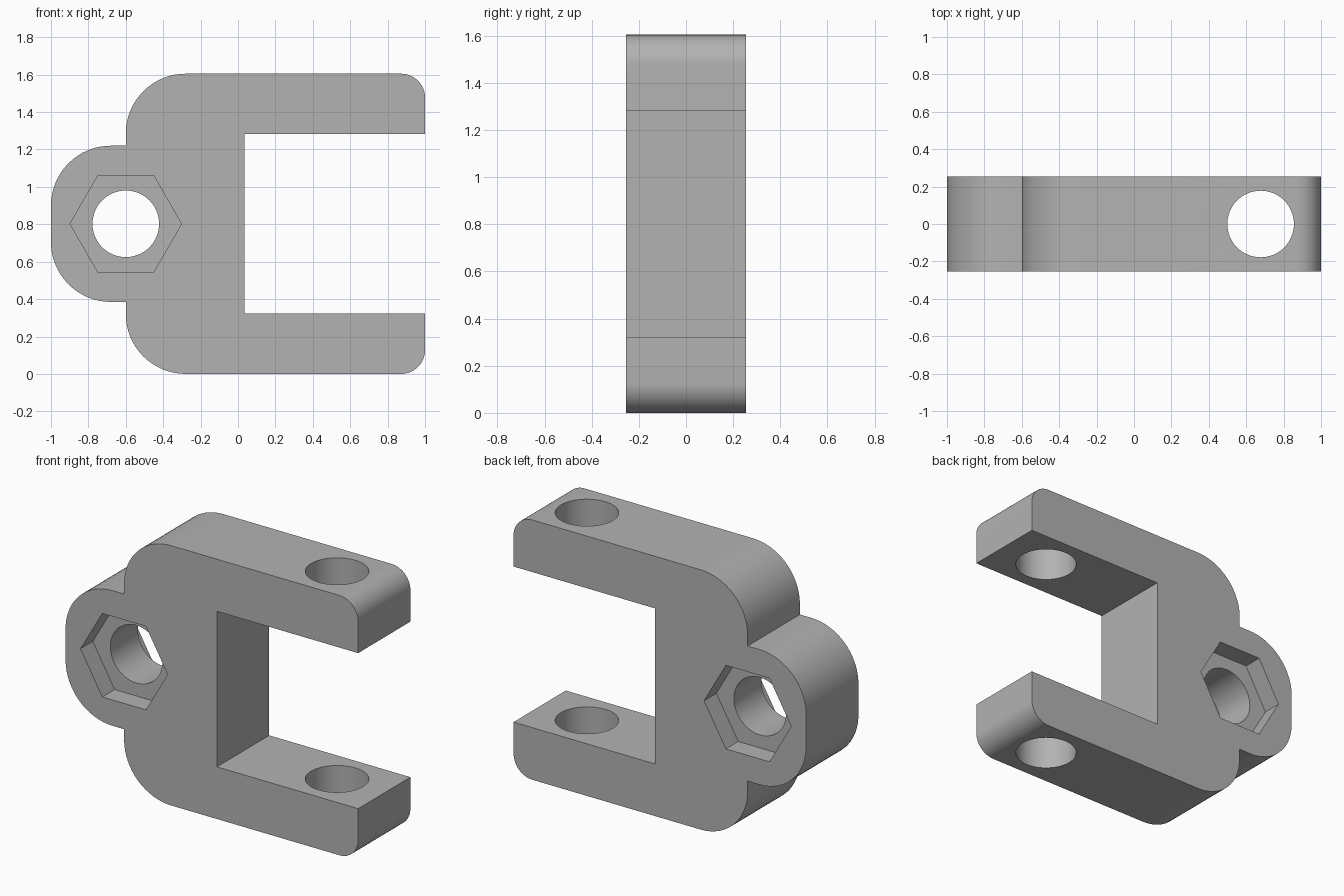
import bpy
import bmesh
import math
from mathutils import Vector, Matrix

cube = bpy.data.objects.get("Cube")
if cube:
    bpy.data.objects.remove(cube, do_unlink=True)

HALF_DEPTH = 0.255
HEIGHT = 1.605
MID = HEIGHT / 2
PIVOT_X = -0.6
HOLE_R = 0.178
NUT_R = 0.298
NUT_DEPTH = 0.12

grey = bpy.data.materials.new("plain grey")
grey.use_nodes = True
colour = (0.45, 0.45, 0.45, 1)
grey.diffuse_color = colour
grey.node_tree.nodes["Principled BSDF"].inputs["Base Color"].default_value = colour


def make_object(name, bm):
    bmesh.ops.recalc_face_normals(bm, faces=bm.faces)
    mesh = bpy.data.meshes.new(name)
    bm.to_mesh(mesh)
    bm.free()
    mesh.materials.append(grey)
    obj = bpy.data.objects.new(name, mesh)
    bpy.context.collection.objects.link(obj)
    return obj


def rounded(corners, steps=16):
    """Outline with a quarter-round of the given radius at each (x, z, radius) corner."""
    points = []
    for i, (x, z, r) in enumerate(corners):
        here = Vector((x, z))
        if not r:
            points.append(here)
            continue
        before = (Vector(corners[i - 1][:2]) - here).normalized()
        after = (Vector(corners[(i + 1) % len(corners)][:2]) - here).normalized()
        centre = here + (before + after) * r
        for s in range(steps + 1):
            a = s / steps * math.pi / 2
            points.append(centre - after * r * math.cos(a) - before * r * math.sin(a))
    return points


def cutter(name, radius, length, sides, centre, axis):
    """Prism along the y or z axis."""
    turn = Matrix.Rotation(math.pi / 2, 4, 'X') if axis == 'Y' else Matrix()
    if sides == 6:  # hexagon points face sideways
        turn = turn @ Matrix.Rotation(math.pi / 2, 4, 'Z')
    bm = bmesh.new()
    bmesh.ops.create_cone(bm, cap_ends=True, segments=sides, radius1=radius,
                          radius2=radius, depth=length,
                          matrix=Matrix.Translation(centre) @ turn)
    obj = make_object(name, bm)
    obj.hide_render = True
    return obj


# Clevis outline: lower half, then the same corners mirrored for the upper half
lower = [(-1, 0.385, 0.32), (PIVOT_X, 0.385, 0), (PIVOT_X, 0, 0.32),
         (1, 0, 0.128), (1, 0.322, 0), (0.035, 0.322, 0)]
upper = [(x, HEIGHT - z, r) for x, z, r in reversed(lower)]
bm = bmesh.new()
face = bm.faces.new([bm.verts.new((p.x, -HALF_DEPTH, p.y))
                     for p in rounded(lower + upper)])
side = bmesh.ops.extrude_face_region(bm, geom=[face])["geom"]
bmesh.ops.translate(bm, vec=(0, 2 * HALF_DEPTH, 0),
                    verts=[v for v in side if isinstance(v, bmesh.types.BMVert)])
clevis = make_object("clevis_bracket", bm)

# Pivot hole, a nut pocket on each side, and the pin hole through both arms
cutters = [
    cutter("pivot_hole", HOLE_R, 1, 64, (PIVOT_X, 0, MID), 'Y'),
    cutter("pin_hole", HOLE_R, 2, 64, (0.677, 0, MID), 'Z'),
]
for name, sign in (("front_nut_pocket", -1), ("back_nut_pocket", 1)):
    cutters.append(cutter(name, NUT_R, 2 * NUT_DEPTH, 6,
                          (PIVOT_X, sign * HALF_DEPTH, MID), 'Y'))

bpy.ops.object.select_all(action='DESELECT')
bpy.context.view_layer.objects.active = clevis
clevis.select_set(True)
for tool in cutters:
    mod = clevis.modifiers.new(tool.name, 'BOOLEAN')
    mod.operation = 'DIFFERENCE'
    mod.solver = 'EXACT'
    mod.object = tool
    bpy.ops.object.modifier_apply(modifier=mod.name)
    bpy.data.objects.remove(tool, do_unlink=True)

bpy.ops.object.shade_smooth_by_angle(angle=math.radians(30))
